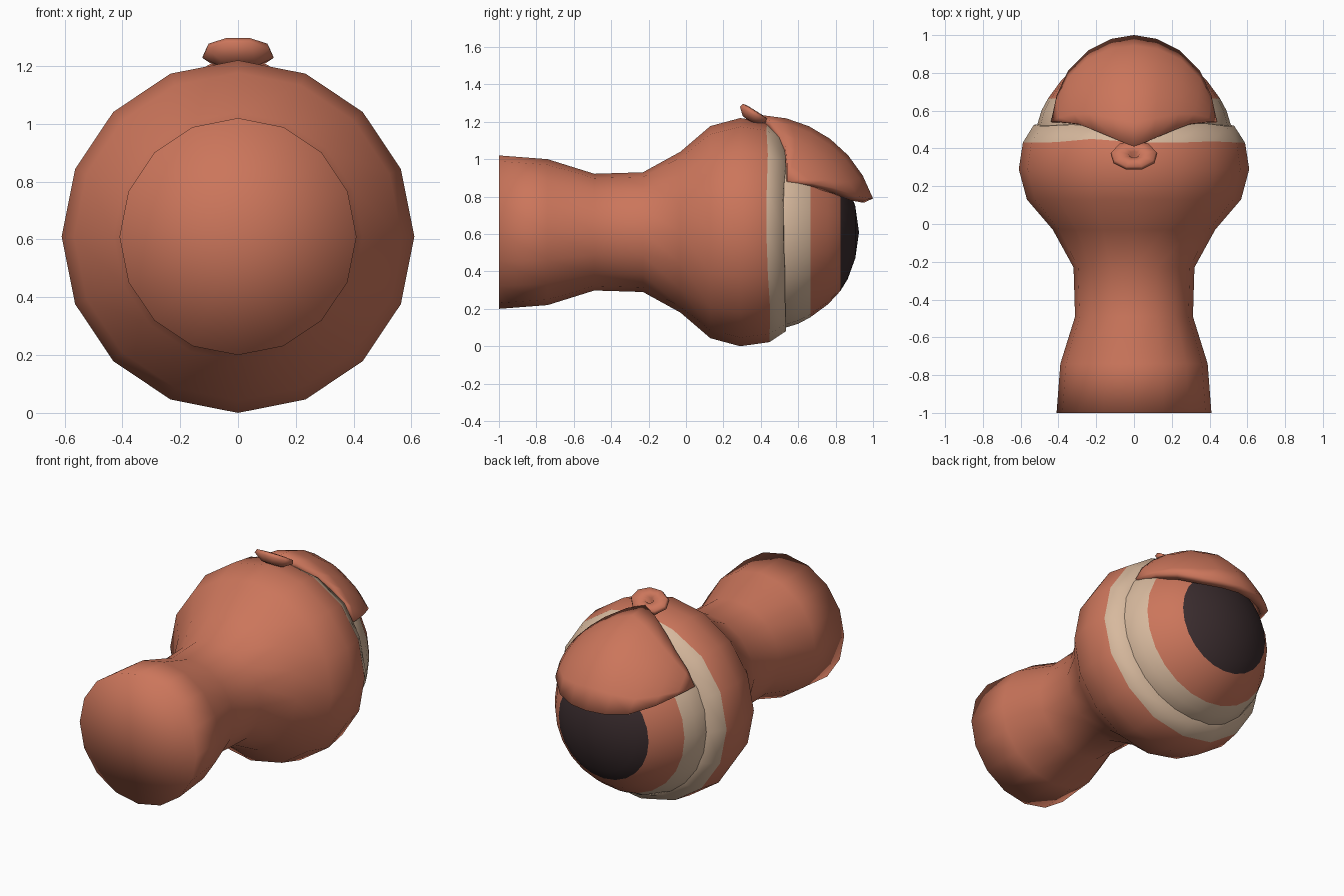
import bpy, bmesh, math, random
from mathutils import Vector, Matrix

if "Cube" in bpy.data.objects:
    bpy.data.objects.remove(bpy.data.objects["Cube"])

random.seed(4)
SIDES = 16
CENTRE_Z = 0.61


def material(name, rgb):
    m = bpy.data.materials.new(name)
    m.diffuse_color = (*rgb, 1)
    m.use_nodes = True
    m.node_tree.nodes["Principled BSDF"].inputs["Base Color"].default_value = m.diffuse_color
    return m


clay = material("clay_red", (0.60, 0.18, 0.105))
cream = material("cream", (0.68, 0.485, 0.34))
dark = material("dark_brown", (0.042, 0.025, 0.027))


def finish(name, bm, mats):
    bmesh.ops.remove_doubles(bm, verts=bm.verts, dist=0.0005)
    bmesh.ops.recalc_face_normals(bm, faces=bm.faces)
    for f in bm.faces:
        f.smooth = True
    me = bpy.data.meshes.new(name)
    bm.to_mesh(me)
    bm.free()
    for m in mats:
        me.materials.append(m)
    ob = bpy.data.objects.new(name, me)
    bpy.context.collection.objects.link(ob)
    return ob


def lathe(profile, place, sides, jitter=()):
    """Rings of (distance along axis, radius, colour of the span that follows)."""
    bm = bmesh.new()
    rings = []
    for i, (d, r, _) in enumerate(profile):
        ring = []
        for k in range(sides):
            a = 2 * math.pi * k / sides
            w = random.uniform(-0.012, 0.012) if i in jitter else 0
            ring.append(bm.verts.new(place(r * math.sin(a), d + w, r * math.cos(a))))
        rings.append(ring)
    for i in range(len(rings) - 1):
        for k in range(sides):
            n = (k + 1) % sides
            f = bm.faces.new((rings[i][k], rings[i][n], rings[i + 1][n], rings[i + 1][k]))
            f.material_index = profile[i][2]
    return bm


def along_y(x, d, z):
    return Vector((x, d, z + CENTRE_Z))


# Stalk flaring into the socket, with a cream torn lip
socket = [(-1, 0.0, 0), (-1, 0.41, 0), (-0.74, 0.39, 0), (-0.49, 0.312, 0),
          (-0.23, 0.32, 0), (-0.03, 0.43, 0), (0.13, 0.567, 0), (0.29, 0.61, 0),
          (0.44, 0.588, 1), (0.525, 0.53, 1), (0.53, 0.48, 1)]
finish("stalk_and_socket", lathe(socket, along_y, SIDES, jitter=(8, 9)), [clay, cream])

# Eyeball: cream ring, red iris ring, dark pupil
eye = [(0.40, 0.50, 1), (0.50, 0.52, 1), (0.60, 0.49, 1), (0.665, 0.455, 0),
       (0.76, 0.385, 0), (0.825, 0.315, 2), (0.865, 0.25, 2), (0.905, 0.14, 2),
       (0.925, 0.0, 2)]
finish("eyeball", lathe(eye, along_y, 24), [clay, cream, dark])

# Eyelid: patch swept from its back edge to its rim, mirrored in x
back_edge = [(0, 0.41, 1.235), (0.1, 0.45, 1.205), (0.22, 0.5, 1.135),
             (0.3, 0.53, 1.07), (0.39, 0.54, 0.98), (0.44, 0.54, 0.885)]
rim_edge = [(0, 1.0, 0.79), (0.12, 0.98, 0.79), (0.24, 0.92, 0.80),
            (0.35, 0.81, 0.84), (0.41, 0.68, 0.87), (0.44, 0.54, 0.885)]
middle = Vector((0, 0.36, CENTRE_Z))
ROWS = 6
bm = bmesh.new()
for side in (1, -1):
    columns = []
    for b, r in zip(back_edge, rim_edge):
        b, r = Vector(b) - middle, Vector(r) - middle
        column = []
        for j in range(ROWS + 1):
            t = j / ROWS
            same = (b - r).length < 1e-4
            p = b if same else b.normalized().slerp(r.normalized(), t) * (
                b.length * (1 - t) + r.length * t)
            p = p + middle
            column.append(bm.verts.new((p.x * side, p.y, p.z)))
        columns.append(column)
    for c, n in zip(columns, columns[1:]):
        for j in range(ROWS):
            bm.faces.new((c[j], n[j], n[j + 1], c[j + 1]))
bmesh.ops.remove_doubles(bm, verts=bm.verts, dist=0.0005)
bmesh.ops.recalc_face_normals(bm, faces=bm.faces)
# Outward side must face up before thickening
if sum(f.normal.z for f in bm.faces) < 0:
    bmesh.ops.reverse_faces(bm, faces=bm.faces)
lid = finish("eyelid", bm, [clay])
if sum(p.normal.z for p in lid.data.polygons) < 0:
    lid.data.flip_normals()
thick = lid.modifiers.new("thickness", "SOLIDIFY")
thick.thickness = 0.05
thick.offset = -1

# Knot: small tilted flared ring with a pinched hole at the lid tip
tilt = Matrix.Rotation(math.radians(-32), 3, "X")


def on_lid(x, d, y):
    return tilt @ Vector((x * 1.12, y * 0.8, d)) + Vector((0, 0.365, 1.245))


knot = [(-0.05, 0.0, 0), (-0.045, 0.06, 0), (-0.01, 0.112, 0), (0.012, 0.105, 0),
        (0.016, 0.06, 0), (0.005, 0.025, 0), (-0.03, 0.015, 0), (-0.035, 0.0, 0)]
finish("knot", lathe(knot, on_lid, 9), [clay])
